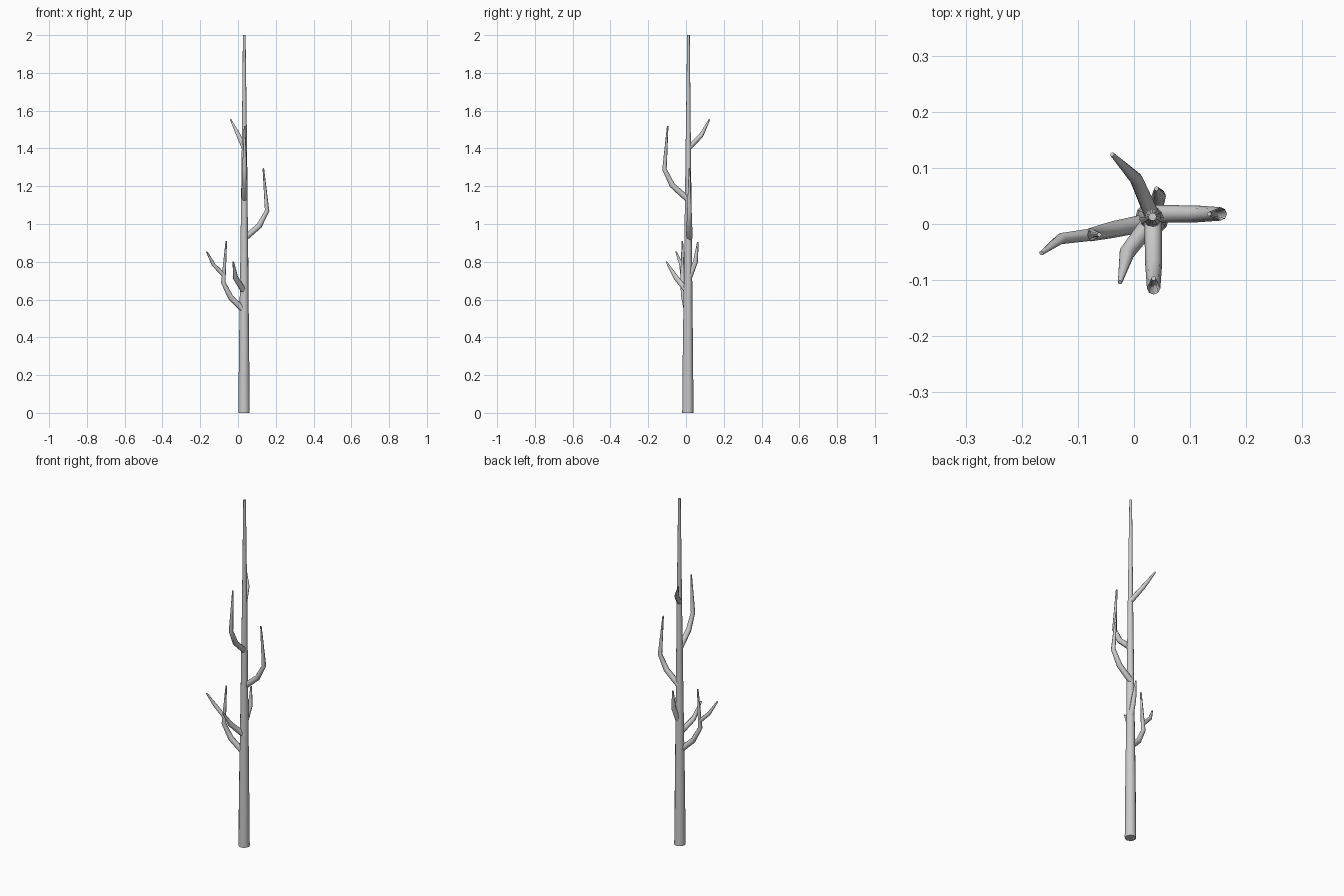
import bpy, bmesh, math
from mathutils import Vector

if "Cube" in bpy.data.objects:
    bpy.data.objects.remove(bpy.data.objects["Cube"])


def limb(name, path, sides):
    """Sweep a tapering ring along points given as (x, y, z, radius)."""
    pts = [Vector(p[:3]) for p in path]
    bm = bmesh.new()
    rings = []
    side = None
    for i, p in enumerate(pts):
        a = (p - pts[i - 1]).normalized() if i else Vector()
        b = (pts[i + 1] - p).normalized() if i < len(pts) - 1 else Vector()
        t = (a + b).normalized()
        if side is None:
            side = t.cross(Vector((0, 1, 0)) if abs(t.y) < 0.6 else Vector((1, 0, 0)))
        u = (side - t * side.dot(t)).normalized()
        side = u
        v = t.cross(u)
        r = path[i][3]
        rings.append([bm.verts.new(p + r * (u * math.cos(k) + v * math.sin(k)))
                      for k in (2 * math.pi * j / sides for j in range(sides))])
    for lo, hi in zip(rings, rings[1:]):
        for j in range(sides):
            n = (j + 1) % sides
            bm.faces.new((lo[j], lo[n], hi[n], hi[j]))
    bm.faces.new(rings[0][::-1])
    bm.faces.new(rings[-1])
    bmesh.ops.recalc_face_normals(bm, faces=bm.faces[:])
    me = bpy.data.meshes.new(name)
    bm.to_mesh(me)
    bm.free()
    ob = bpy.data.objects.new(name, me)
    bpy.context.collection.objects.link(ob)
    bpy.ops.object.select_all(action='DESELECT')
    ob.select_set(True)
    bpy.context.view_layer.objects.active = ob
    bpy.ops.object.shade_smooth_by_angle(angle=math.radians(50))
    return ob


# Tapered trunk
limb("trunk", [(0.032, 0.010, 0, 0.030), (0.032, 0.010, 0.33, 0.027),
               (0.033, 0.011, 0.8, 0.021), (0.034, 0.012, 1.4, 0.014),
               (0.033, 0.013, 2.0, 0.007)], 12)

# Long upward-hooking branches
limb("left_branch", [(0.030, 0.004, 0.545, 0.016), (-0.038, -0.010, 0.61, 0.015),
                     (-0.078, -0.019, 0.69, 0.012), (-0.062, -0.019, 0.91, 0.004)], 8)
limb("right_branch", [(0.036, 0.018, 0.925, 0.016), (0.112, 0.018, 0.99, 0.015),
                      (0.154, 0.018, 1.07, 0.012), (0.134, 0.018, 1.295, 0.004)], 8)
limb("front_branch", [(0.034, 0.005, 1.135, 0.016), (0.035, -0.073, 1.205, 0.015),
                      (0.035, -0.114, 1.29, 0.012), (0.035, -0.097, 1.518, 0.004)], 8)

# Short twigs
limb("left_twig", [(-0.076, -0.019, 0.73, 0.011), (-0.130, -0.026, 0.785, 0.010),
                   (-0.165, -0.052, 0.853, 0.004)], 8)
limb("front_twig", [(0.028, 0.002, 0.65, 0.016), (-0.013, -0.052, 0.715, 0.014),
                    (-0.025, -0.104, 0.800, 0.004)], 8)
limb("back_twig", [(0.036, 0.018, 0.715, 0.014), (0.044, 0.050, 0.80, 0.013),
                   (0.040, 0.063, 0.905, 0.004)], 8)
limb("upper_back_twig", [(0.032, 0.016, 1.405, 0.014), (0.004, 0.080, 1.468, 0.012),
                         (-0.039, 0.124, 1.553, 0.004)], 8)
